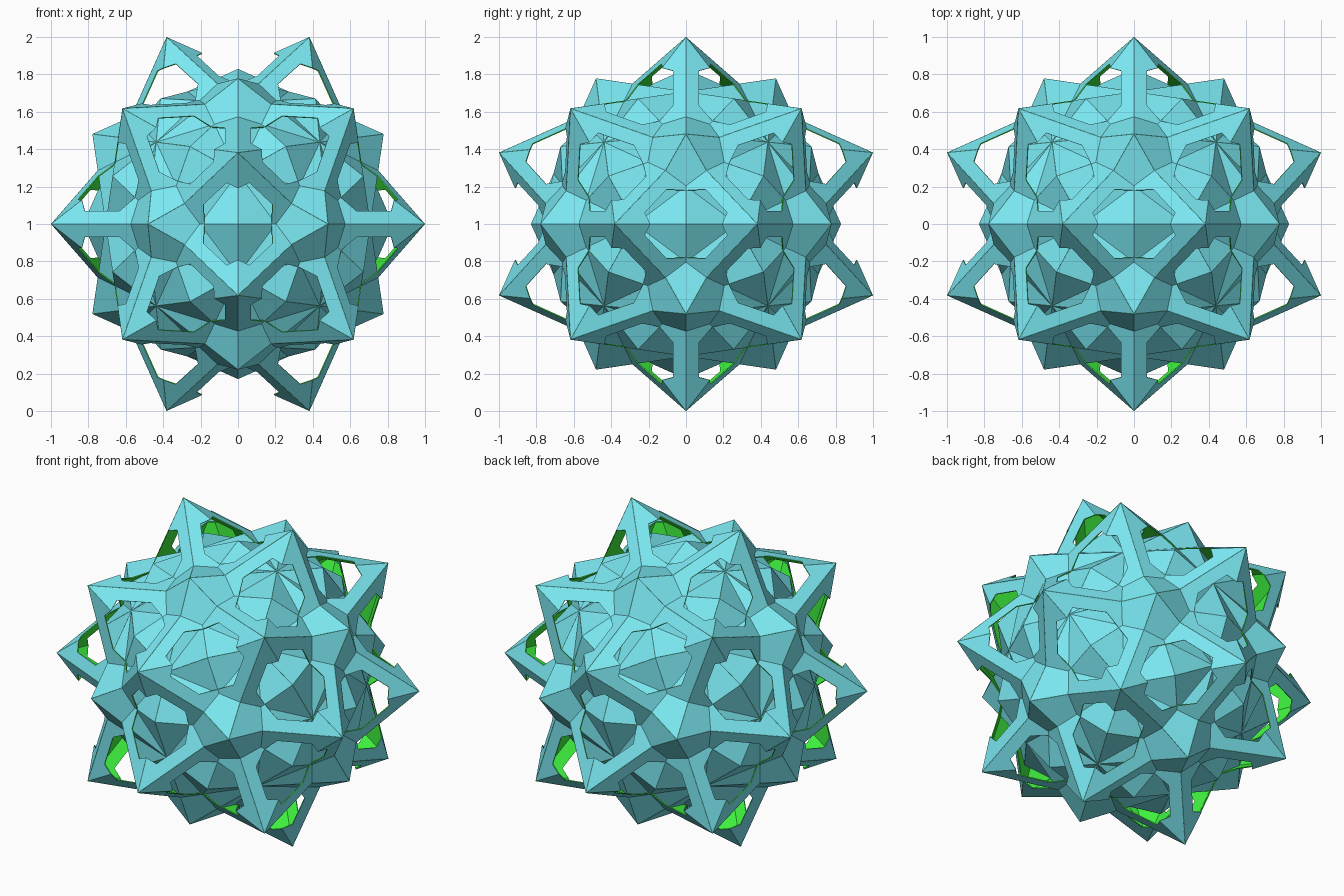
import bpy
import math
from mathutils import Vector

if "Cube" in bpy.data.objects:
    bpy.data.objects.remove(bpy.data.objects["Cube"])

PHI = (1 + math.sqrt(5)) / 2

# twelve five-fold axes
axes = []
for a in (1, -1):
    for b in (PHI, -PHI):
        for i in range(3):
            c = [0, 0, 0]
            c[i], c[(i + 1) % 3] = a, b
            axes.append(Vector(c).normalized())

# flat dart-shaped plate: spike point, outer tip, inner notch
SPIKE, TIP, NOTCH = Vector((0, -.588)), Vector((.618, .5226)), Vector((0, .3038))
along = (SPIKE - TIP).normalized()
across = Vector((along.y, -along.x))

# cut-out in each wing, given as (distance from tip, depth from the long edge)
cutout = [(.419, 0), (.452, .194), (.34, .200), (.189, .065), (.21, 0)]
right = [TIP + along * s + across * q for s, q in cutout] + [TIP]
left = [Vector((-p.x, p.y)) for p in reversed(right)]
outline = [SPIKE] + right + [NOTCH] + left

# sixty plates, one for every ordered pair of neighbouring axes
verts, faces = [], []
for p in axes:
    for q in axes:
        if abs(p.dot(q) - 1 / math.sqrt(5)) > .01:
            continue
        n = (p * .444 + q * .7195).normalized()
        u = p.cross(q).normalized()
        v = n.cross(u)
        if v.dot(q) < 0:
            u, v = -u, -v
        start = len(verts)
        for pt in outline:
            verts.append(n * .7008 + u * pt.x + v * pt.y)
        faces.append(list(range(start, len(verts))))

mesh = bpy.data.meshes.new("star_shell")
mesh.from_pydata(verts, [], faces)
mesh.update()
shell = bpy.data.objects.new("star_shell", mesh)
bpy.context.collection.objects.link(shell)
shell.location.z = 1

# blue outside, green lining and rims
for name, col in (("outer_blue", (.2, .82, .9, 1)), ("lining_green", (.05, .9, .05, 1))):
    mat = bpy.data.materials.new(name)
    mat.diffuse_color = col
    mat.use_nodes = True
    mat.node_tree.nodes["Principled BSDF"].inputs["Base Color"].default_value = mat.diffuse_color
    mesh.materials.append(mat)

sol = shell.modifiers.new("thickness", 'SOLIDIFY')
sol.thickness = .006
sol.offset = -1
sol.material_offset = 1
sol.material_offset_rim = 1
